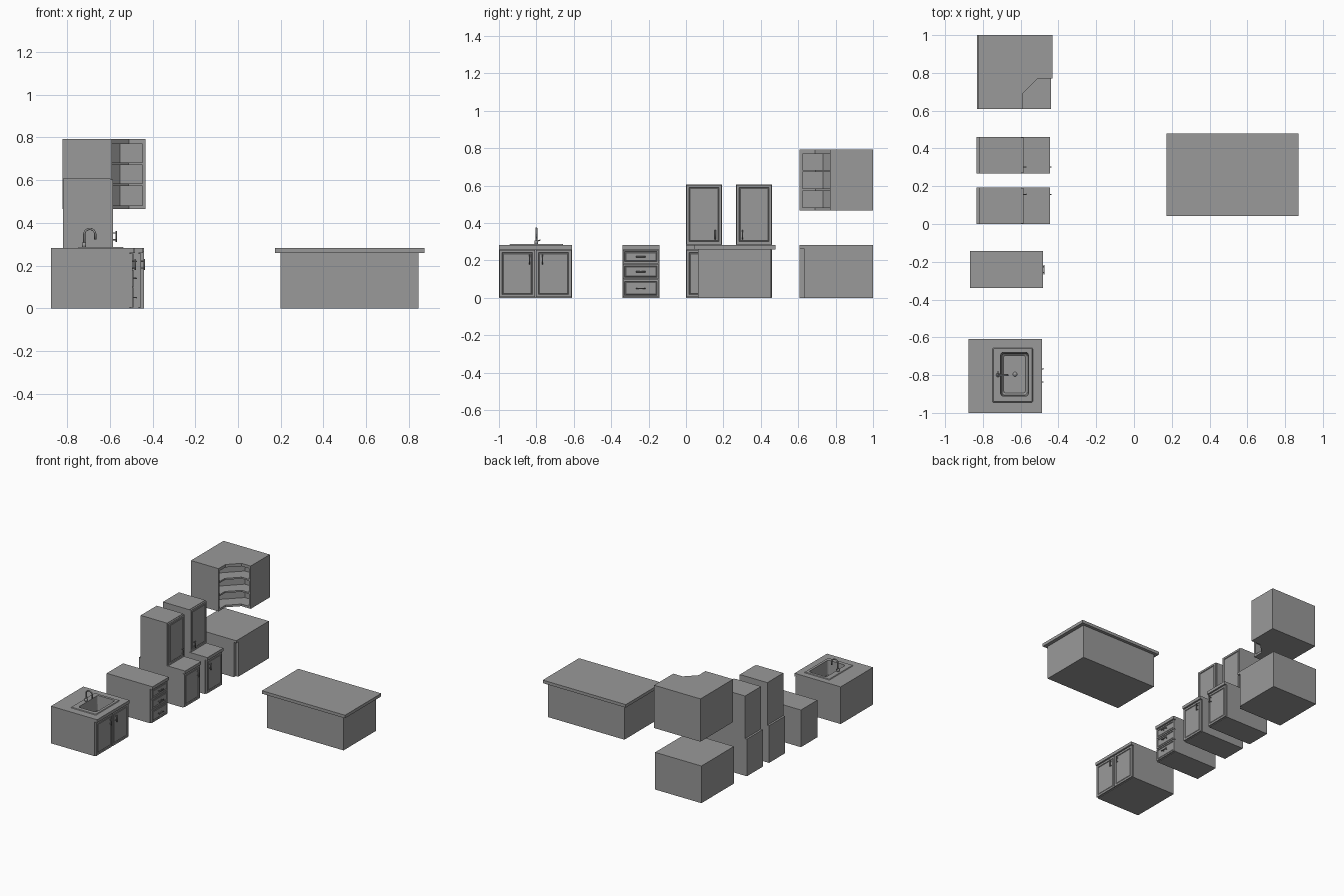
import bpy, bmesh, math
from mathutils import Vector

cube = bpy.data.objects.get("Cube")
if cube:
    bpy.data.objects.remove(cube, do_unlink=True)

grey = bpy.data.materials.new("plain_grey")
grey.use_nodes = True
colour = (0.32, 0.32, 0.32, 1)
grey.diffuse_color = colour
grey.node_tree.nodes["Principled BSDF"].inputs["Base Color"].default_value = colour


def finish(name, bm, smooth=False):
    bmesh.ops.recalc_face_normals(bm, faces=bm.faces)
    mesh = bpy.data.meshes.new(name)
    bm.to_mesh(mesh)
    bm.free()
    mesh.materials.append(grey)
    for poly in mesh.polygons:
        poly.use_smooth = smooth
    obj = bpy.data.objects.new(name, mesh)
    bpy.context.collection.objects.link(obj)
    return obj


def prism(name, points, z0, z1):
    bm = bmesh.new()
    base = bm.faces.new([bm.verts.new((x, y, z0)) for x, y in points])
    top = bmesh.ops.extrude_face_region(bm, geom=[base])["geom"]
    verts = [v for v in top if isinstance(v, bmesh.types.BMVert)]
    bmesh.ops.translate(bm, verts=verts, vec=(0, 0, z1 - z0))
    return finish(name, bm)


def box(name, x0, x1, y0, y1, z0, z1):
    return prism(name, [(x0, y0), (x1, y0), (x1, y1), (x0, y1)], z0, z1)


def panel(name, x, y0, y1, z0, z1, margin=0.02, thick=0.012):
    """Door or drawer front facing +x with a recessed field and raised centre."""
    obj = box(name, x, x + thick, y0, y1, z0, z1)
    bm = bmesh.new()
    bm.from_mesh(obj.data)
    face = max(bm.faces, key=lambda f: f.normal.x)
    bmesh.ops.inset_individual(bm, faces=[face], thickness=margin)
    bmesh.ops.inset_individual(bm, faces=[face], thickness=0.003, depth=-0.004)
    bmesh.ops.inset_individual(bm, faces=[face], thickness=0.006, depth=0.003)
    bm.to_mesh(obj.data)
    bm.free()


def tube(name, points, radius, sides=8):
    """Round tube swept along a path lying in one plane."""
    pts = [Vector(p) for p in points]
    side = Vector((0, 0, 0))
    for a, b, c in zip(pts, pts[1:], pts[2:]):
        side += (b - a).cross(c - b)
    side = side.normalized() if side.length > 1e-9 else (pts[1] - pts[0]).orthogonal().normalized()
    bm = bmesh.new()
    rings = []
    for i, p in enumerate(pts):
        along = (pts[min(i + 1, len(pts) - 1)] - pts[max(i - 1, 0)]).normalized()
        up = along.cross(side)
        angles = [2 * math.pi * k / sides for k in range(sides)]
        rings.append([bm.verts.new(p + radius * (side * math.cos(a) + up * math.sin(a)))
                      for a in angles])
    for r, s in zip(rings, rings[1:]):
        for k in range(sides):
            n = (k + 1) % sides
            bm.faces.new((r[k], r[n], s[n], s[k]))
    bm.faces.new(rings[0])
    bm.faces.new(rings[-1])
    return finish(name, bm, True)


def handle(name, x, y, z, upright=True, half=0.026, reach=0.014):
    """Bar pull on two posts."""
    def place(out, t):
        return (x + out, y, z + t) if upright else (x + out, y + t, z)
    tube(name + "_bar", [place(reach, -half), place(reach, half)], 0.0035)
    for s in (-1, 1):
        tube(name + "_post", [place(0, s * half * 0.6), place(reach, s * half * 0.6)], 0.003)


def rounded_rect(x0, x1, y0, y1, r, steps=4):
    pts = []
    for cx, cy, q in ((x1 - r, y1 - r, 0), (x0 + r, y1 - r, 1),
                      (x0 + r, y0 + r, 2), (x1 - r, y0 + r, 3)):
        for k in range(steps + 1):
            a = math.pi / 2 * (q + k / steps)
            pts.append((cx + r * math.cos(a), cy + r * math.sin(a)))
    return pts


def base_cabinet(name, back, front, y0, y1):
    """Carcass and worktop; the top overhangs the front."""
    carcass = box(name + "_carcass", back, front - 0.02, y0, y1, 0, 0.26)
    top = box(name + "_worktop", back, front, y0, y1, 0.26, 0.283)
    return carcass, top, front - 0.02


# Sink cabinet
parts = base_cabinet("sink_cabinet", -0.876, -0.487, -1, -0.61)
front = parts[2]
for side, (a, b, hy) in {"right": (-0.997, -0.807, -0.837),
                         "left": (-0.803, -0.613, -0.767)}.items():
    panel("sink_door_" + side, front, a, b, 0.004, 0.256)
    handle("sink_handle_" + side, front + 0.012, hy, 0.205)

# Opening for the bowl
cutter = box("bowl_cutter", -0.712, -0.553, -0.917, -0.673, 0.16, 0.4)
cutter.hide_render = True
for obj in parts[:2]:
    cut = obj.modifiers.new("bowl_opening", "BOOLEAN")
    cut.operation, cut.object, cut.solver = "DIFFERENCE", cutter, "EXACT"
    bpy.context.view_layer.objects.active = obj
    bpy.ops.object.modifier_apply(modifier=cut.name)
bpy.data.objects.remove(cutter, do_unlink=True)

# Sink rim and bowl, stacked outlines
bm = bmesh.new()
loops = []
for x0, x1, y0, y1, r, z in ((-0.75, -0.535, -0.945, -0.655, 0.006, 0.282),
                             (-0.745, -0.54, -0.94, -0.66, 0.006, 0.288),
                             (-0.706, -0.559, -0.911, -0.679, 0.015, 0.288),
                             (-0.70, -0.565, -0.905, -0.685, 0.015, 0.18),
                             (-0.69, -0.575, -0.895, -0.695, 0.012, 0.17)):
    loops.append([bm.verts.new((x, y, z)) for x, y in rounded_rect(x0, x1, y0, y1, r)])
for lo, hi in zip(loops, loops[1:]):
    for k in range(len(lo)):
        n = (k + 1) % len(lo)
        bm.faces.new((lo[k], lo[n], hi[n], hi[k]))
bm.faces.new(loops[-1])
finish("sink_bowl", bm)
tube("sink_drain", [(-0.63, -0.795, 0.168), (-0.63, -0.795, 0.174)], 0.012, 16)

# Tap with swan neck and side lever
fx, fy, bend = -0.72, -0.8, 0.026
neck = [(fx, fy, 0.285), (fx, fy, 0.33)]
neck += [(fx + bend - bend * math.cos(a), fy, 0.346 + bend * math.sin(a))
         for a in [math.pi * k / 12 for k in range(13)]]
neck.append((fx + 2 * bend, fy, 0.322))
tube("tap_neck", neck, 0.005)
tube("tap_base", [(fx, fy, 0.285), (fx, fy, 0.308)], 0.01, 12)
tube("tap_lever", [(fx, fy, 0.302), (fx, fy + 0.022, 0.31)], 0.003)

# Drawer cabinet
front = base_cabinet("drawer_cabinet", -0.868, -0.482, -0.34, -0.143)[2]
for i, (lo, hi) in enumerate(((0.004, 0.097), (0.101, 0.18), (0.184, 0.256))):
    panel(f"drawer_front_{i}", front, -0.337, -0.146, lo, hi, 0.013)
    handle(f"drawer_handle_{i}", front + 0.012, -0.242, (lo + hi) / 2, False)

# Two base units, each with a wall unit above
for name, y0, y1, hy in (("first", 0, 0.193, 0.157), ("second", 0.268, 0.46, 0.302)):
    front = base_cabinet(name + "_base", -0.835, -0.445, y0, y1)[2]
    panel(name + "_base_door", front, y0 + 0.003, y1 - 0.003, 0.004, 0.256)
    handle(name + "_base_handle", front + 0.012, hy, 0.205)
    box(name + "_wall_unit", -0.82, -0.597, y0, y1, 0.283, 0.607)
    panel(name + "_wall_door", -0.597, y0 + 0.002, y1 - 0.002, 0.286, 0.604)
    handle(name + "_wall_handle", -0.585, hy, 0.337)

# Corner base with a small notched front post
prism("corner_base", [(-0.83, 0.608), (-0.46, 0.608), (-0.46, 0.632),
                      (-0.44, 0.632), (-0.44, 1), (-0.83, 1)], 0, 0.265)
box("corner_worktop", -0.83, -0.44, 0.608, 1, 0.265, 0.283)


# Corner wall unit: open shelves around a chamfered inner corner
def corner_outline(depth, end):
    shift = depth * math.tan(math.pi / 8)
    return [(-0.59 - depth, 0.608 + end), (-0.59 - depth, 0.69 + shift),
            (-0.51 - shift, 0.77 + depth), (-0.432 - end, 0.77 + depth)]


edge = corner_outline(0, 0)
outer = [(-0.432, 1), (-0.822, 1), (-0.822, 0.608)]
inner = corner_outline(0.1, 0.015)
prism("corner_wall_top", edge + outer, 0.77, 0.792)
prism("corner_wall_bottom", edge + outer, 0.466, 0.482)
ends = [(-0.432, 0.77), (-0.447, 0.77)], [(-0.59, 0.623), (-0.59, 0.608)]
prism("corner_wall_shell", inner + ends[0][::-1] + outer + ends[1][::-1], 0.482, 0.77)
shelf = corner_outline(0.006, 0.015) + inner[::-1]
for i, z in enumerate((0.572, 0.672)):
    prism(f"corner_shelf_{i}", shelf, z, z + 0.012)

# Island
box("island_body", 0.2, 0.845, 0.063, 0.455, 0, 0.26)
box("island_top", 0.173, 0.872, 0.042, 0.478, 0.26, 0.283)
